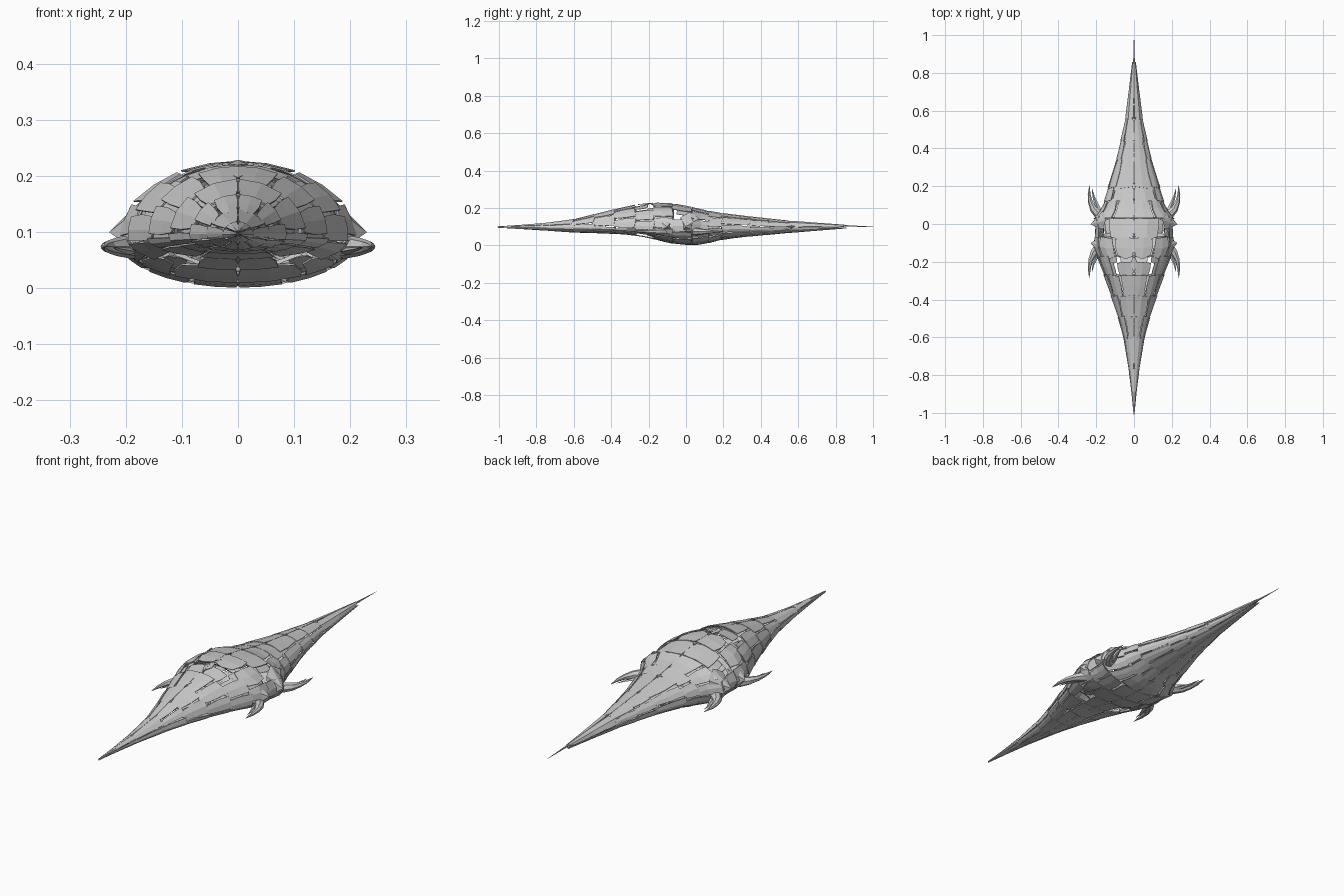
import bpy, bmesh, math, random
from mathutils import Vector

if "Cube" in bpy.data.objects:
    bpy.data.objects.remove(bpy.data.objects["Cube"])

random.seed(11)
PI = math.pi

# hull outline: y, half width, top z, bottom z
HULL = [(-1.0, .001, .101, .096), (-.8, .022, .114, .084), (-.6, .055, .138, .070),
        (-.5, .082, .163, .067), (-.4, .115, .187, .064), (-.3, .148, .211, .058),
        (-.2, .185, .226, .042), (-.1, .218, .226, .016), (-.05, .198, .219, .008),
        (.02, .215, .206, .003), (.09, .165, .188, .006), (.2, .135, .170, .034),
        (.35, .090, .152, .050), (.55, .046, .131, .068), (.84, .010, .110, .091),
        (1.0, .001, .101, .098)]


def section(y):
    y = max(-1, min(1, y))
    for a, b in zip(HULL, HULL[1:]):
        if y <= b[0]:
            f = (y - a[0]) / (b[0] - a[0])
            return [a[k] + (b[k] - a[k]) * f for k in (1, 2, 3)]


def surf(y, t, s=1.0):
    """Point on the hull; t runs from 0 (top) to pi (belly)."""
    w, top, bot = section(y)
    mid = .097 - .05 * w
    c = math.cos(t)
    z = mid + s * ((top - mid) if c > 0 else (mid - bot)) * c
    return Vector((s * w * math.sin(t), y, max(z, .001)))


def make_object(name, bm, mirror=True, thickness=0):
    bmesh.ops.recalc_face_normals(bm, faces=bm.faces)
    me = bpy.data.meshes.new(name)
    bm.to_mesh(me)
    bm.free()
    ob = bpy.data.objects.new(name, me)
    bpy.context.collection.objects.link(ob)
    if thickness:
        m = ob.modifiers.new("thickness", 'SOLIDIFY')
        m.thickness, m.offset = thickness, 0
    if mirror:
        m = ob.modifiers.new("mirror", 'MIRROR')
        m.use_mirror_merge = False
    return ob


def add_plate(bm, y0, y1, t0, t1, s0, s1, point):
    """Faceted scale that follows the hull, with one pointed end."""
    nu, nv = 3, 3
    skew = random.uniform(-.12, .12) * (y1 - y0)
    grid = []
    for i in range(nv):
        f = i / (nv - 1)
        pinch = 1 - random.uniform(.0, .16) * abs(2 * f - 1)
        row = []
        for j in range(nu):
            g = j / (nu - 1)
            y = y0 + (y1 - y0) * f + skew * (g - .5)
            if j == 1:
                y += point * (f if point > 0 else 1 - f)
            tm = (t0 + t1) / 2
            t = tm + (t1 - t0) * (g - .5) * pinch
            s = s0 + (s1 - s0) * f
            row.append(bm.verts.new(surf(y, max(0, min(PI, t)), s)))
        grid.append(row)
    for i in range(nv - 1):
        for j in range(nu - 1):
            bm.faces.new((grid[i][j], grid[i][j + 1], grid[i + 1][j + 1], grid[i + 1][j]))


def plate_layer(name, rows, counts, scale, flare, gap, missing, thick):
    bm = bmesh.new()
    for r, (y0, y1) in enumerate(zip(rows, rows[1:])):
        n = counts[r]
        shift = .5 if r % 2 else 0
        cuts = [0] + [PI * (k + shift * .6 + random.uniform(-.16, .16)) / n
                      for k in range(1, n)] + [PI]
        inward = 1 if y0 < -.06 else -1
        for t0, t1 in zip(cuts, cuts[1:]):
            if random.random() < missing:
                continue
            g = gap * (t1 - t0)
            a, b = (scale, scale + flare) if inward > 0 else (scale + flare, scale)
            L = y1 - y0
            add_plate(bm, y0 + gap * .35 * L, y1 - gap * .35 * L,
                      t0 + (0 if t0 == 0 else g), t1 - (0 if t1 == PI else g),
                      a, b, -inward * min(.022, L * .18))
    return make_object(name, bm, True, thick)


# outer armour scales
rows = [-.99, -.77, -.6, -.49, -.38, -.27, -.17, -.07, .03, .12, .19, .34, .44, .55, .84]
plate_layer("armour_plates", rows, [3, 4, 5, 5, 6, 6, 6, 6, 6, 5, 5, 5, 4, 3],
            .985, .025, .045, .03, .003)

# smaller broken shards behind the gaps
inner = [-.8 + .075 * k for k in range(21)]
plate_layer("inner_shards", inner, [4] * 3 + [7] * 14 + [4] * 3, .93, .03, .10, .45, .002)


# ribs that frame the plate rows
bm = bmesh.new()
for y in rows[1:-1]:
    for k in range(12):
        t0, t1 = PI * k / 12, PI * (k + 1) / 12
        bm.faces.new([bm.verts.new(surf(y + d, t, s)) for d, t, s in
                      ((-.004, t0, .96), (-.004, t1, .96), (.006, t1, .88), (.006, t0, .88))])
make_object("ribs", bm)


def tapered_tube(name, pts, sides=7, flat=.85):
    """Faceted tube through (x, y, z, radius) points."""
    bm = bmesh.new()
    rings = []
    for i, p in enumerate(pts):
        c = Vector(p[:3])
        d = Vector(pts[min(i + 1, len(pts) - 1)][:3]) - Vector(pts[max(i - 1, 0)][:3])
        d.normalize()
        u = d.cross(Vector((0, 0, 1))).normalized()
        v = u.cross(d)
        rings.append([bm.verts.new(c + p[3] * (u * math.cos(a) + v * flat * math.sin(a)))
                      for a in (2 * PI * k / sides for k in range(sides))])
    for a, b in zip(rings, rings[1:]):
        for k in range(sides):
            m = (k + 1) % sides
            bm.faces.new((a[k], a[m], b[m], b[k]))
    bm.faces.new(rings[0])
    bm.faces.new(rings[-1])
    return make_object(name, bm)


# curved claws at the flanks
Z = .074
tapered_tube("front_claw", [(.165, -.10, Z, .026), (.19, -.122, Z, .025), (.212, -.15, Z, .020),
                            (.230, -.19, Z, .013), (.237, -.235, Z, .008), (.237, -.285, Z, .001)])
tapered_tube("rear_claw", [(.165, .035, Z, .026), (.19, .055, Z, .025), (.214, .080, Z, .020),
                           (.230, .115, Z, .013), (.237, .155, Z, .008), (.236, .205, Z, .001)])

# overlapping claw scales: short split slivers beside each claw
for name, y, s in (("front_claw_sliver", -.11, -1), ("rear_claw_sliver", .045, 1)):
    tapered_tube(name, [(.175, y, Z - .006, .014), (.196, y + s * .05, Z - .008, .012),
                        (.214, y + s * .10, Z - .004, .006), (.222, y + s * .14, Z, .001)], 4, .5)

# pointed shoulder guards either side of the waist notch
for name, y0, y1, tip in (("front_shoulder_guard", -.17, -.065, -.10),
                          ("rear_shoulder_guard", -.03, .07, -.002)):
    bm = bmesh.new()
    p = bm.verts.new((.230, tip, .100))
    base = [bm.verts.new(v) for v in ((.165, y0, .150), (.150, (y0 + y1) / 2, .178),
                                      (.165, y1, .145), (.172, y1, .060), (.172, y0, .060))]
    for a, b in zip(base, base[1:] + base[:1]):
        bm.faces.new((a, b, p))
    make_object(name, bm)

# flank sockets in the waist notch
bm = bmesh.new()
bmesh.ops.create_icosphere(bm, subdivisions=1, radius=1)
for v in bm.verts:
    v.co = Vector((.178 + v.co.x * .022, -.035 + v.co.y * .05, .085 + v.co.z * .038))
make_object("flank_socket", bm)

# tail side prongs and end needle
tapered_tube("tail_prong", [(.030, .55, .10, .012), (.014, .72, .10, .007), (.006, .845, .10, .001)], 4, 1.2)
tapered_tube("tail_needle", [(.0, .55, .112, .010), (.0, .8, .106, .006), (.0, 1.0, .100, .0006)], 5, 1)
tapered_tube("nose_needle", [(.0, -.62, .108, .018), (.0, -.82, .102, .010), (.0, -1.0, .098, .0006)], 5, 1)

# raised crest segments along the spine
bm = bmesh.new()
for y0, y1 in zip(rows[2:-2], rows[3:-1]):
    a, b = y0 + .012, y1 - .008
    w = .10 * section((a + b) / 2)[0]
    pts = []
    for y, x in ((a, 0), ((a + b) / 2, w), (b, w * .5), (b, 0)):
        z = section(y)[1] * 1.005 - (.004 if x else 0)
        pts.append(bm.verts.new((x, y, z)))
    bm.faces.new(pts)
make_object("spine_crest", bm, True, .003)
